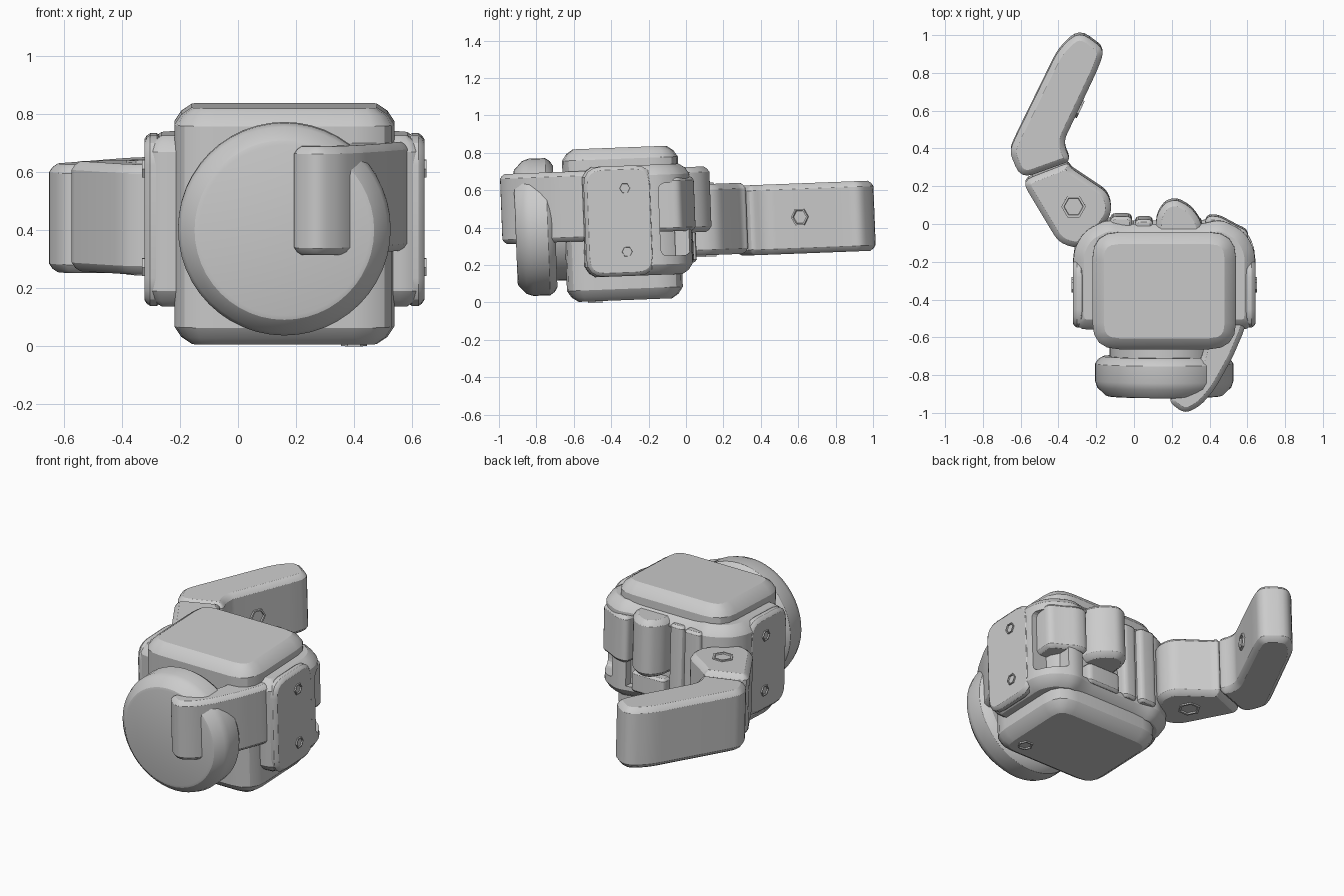
import bpy, bmesh, math
from mathutils import Vector, Matrix

if "Cube" in bpy.data.objects:
    bpy.data.objects.remove(bpy.data.objects["Cube"])

AX = {'x': lambda a, b, h: (h, a, b), 'y': lambda a, b, h: (a, h, b), 'z': lambda a, b, h: (a, b, h)}


def rounded(pts, r, n=4):
    """Replace each corner of a closed profile with a short arc."""
    out = []
    for i, p in enumerate(pts):
        p = Vector(p)
        a, b = Vector(pts[i - 1]) - p, Vector(pts[(i + 1) % len(pts)]) - p
        d = min(r, a.length * .45, b.length * .45)
        p0, p1 = p + a.normalized() * d, p + b.normalized() * d
        for k in range(n + 1):
            t = k / n
            out.append(p0 * (1 - t) ** 2 + p * 2 * t * (1 - t) + p1 * t * t)
    return out


def inset(pts, d):
    area = sum(pts[i - 1].cross(pts[i]) for i in range(len(pts)))
    s = 1 if area > 0 else -1
    out = []
    for i, p in enumerate(pts):
        e0 = (p - pts[i - 1]).normalized()
        e1 = (pts[(i + 1) % len(pts)] - p).normalized()
        n0, n1 = Vector((-e0.y, e0.x)) * s, Vector((-e1.y, e1.x)) * s
        m = (n0 + n1).normalized()
        out.append(p + m * d / max(.5, m.dot(n0)))
    return out


def loft(name, rings):
    """Skin a stack of equal-sized rings and cap both ends."""
    bm = bmesh.new()
    loops = [[bm.verts.new(co) for co in ring] for ring in rings]
    n = len(loops[0])
    for lo, hi in zip(loops, loops[1:]):
        for i in range(n):
            bm.faces.new((lo[i], lo[(i + 1) % n], hi[(i + 1) % n], hi[i]))
    bm.faces.new(loops[0])
    bm.faces.new(loops[-1])
    bmesh.ops.recalc_face_normals(bm, faces=bm.faces)
    me = bpy.data.meshes.new(name)
    bm.to_mesh(me)
    bm.free()
    ob = bpy.data.objects.new(name, me)
    bpy.context.collection.objects.link(ob)
    return ob


def prism(name, pts, h0, h1, bevel=.02, r=.04, axis='z'):
    """Rounded profile extruded along an axis with chamfered ends."""
    pts = rounded(pts, r) if r else [Vector(p) for p in pts]
    layers = [(h0, bevel), (h0 + bevel * .4, bevel * .4), (h0 + bevel, 0),
              (h1 - bevel, 0), (h1 - bevel * .4, bevel * .4), (h1, bevel)]
    if not bevel:
        layers = [(h0, 0), (h1, 0)]
    return loft(name, [[AX[axis](p.x, p.y, h) for p in inset(pts, d)] for h, d in layers])


def rect(a0, a1, b0, b1):
    return [(a0, b0), (a1, b0), (a1, b1), (a0, b1)]


def circle(c, r, n):
    return [Vector((c[0] + r * math.cos(i * math.tau / n), c[1] + r * math.sin(i * math.tau / n))) for i in range(n)]


def lathe(name, c, profile, axis='y', n=48):
    return loft(name, [[AX[axis](p.x, p.y, h) for p in circle(c, r, n)] for h, r in profile])


def bolt(name, c, h, r, axis, out):
    """Hexagonal bolt head with a dished centre."""
    prof = [(h - out * .02, r), (h + out * .008, r), (h + out * .008, r * .8), (h - out * .002, r * .75)]
    return lathe(name, c, prof, axis, 6)


def cut(target, cutter):
    m = target.modifiers.new('cut', 'BOOLEAN')
    m.operation, m.solver, m.object = 'DIFFERENCE', 'EXACT', cutter
    cutter.hide_render = True
    cutter.hide_viewport = True


# Palm block
prism('palm_block', rect(-.22, .54, -.65, -.03), .012, .828, .06, .14)
bolt('bottom_bolt', (.40, -.5), .012, .045, 'z', -1)

# Shell that wraps the sides and the knuckle side
half = [(.64, -.55), (.64, -.13), (.585, -.03), (.46, .035), (.36, .01)]
shell = prism('knuckle_shell', half + [(.32 - x, y) for x, y in reversed(half)], .14, .73, .055, .08)

# Recesses for the curled fingers
cut(shell, prism('back_recess_cutter', rect(.0, .40, -.08, .3), .22, .66, 0, 0))
cut(shell, prism('side_window_cutter', rect(-.14, .02, .24, .63), .5, .8, 0, .04, 'x'))

# Side cheeks with bolts
for side, s in (('right', 1), ('left', -1)):
    x0, x1 = sorted((.16 + s * .42, .16 + s * .483))
    yz = rect(-.54, -.17, .14, .73)
    prism(side + '_cheek', yz, x0, x1, .02, .1, 'x')
    for z in (.27, .61):
        bolt(side + '_cheek_bolt', (-.32, z), .16 + s * .483, .035, 'x', s)

# Curled fingers and slats on the knuckle side
prism('curled_middle_finger', [(.11, -.1), (.12, .06), (.165, .125), (.225, .14), (.30, .10), (.36, .02), (.36, -.1)],
      .36, .71, .03, .06)
prism('middle_finger_block', rect(.13, .36, -.1, .03), .2, .33, .015, .03)
prism('curled_side_finger', [(.36, -.2), (.6, -.2), (.605, -.03), (.54, .0), (.45, .05), (.38, .05)], .37, .66, .02, .04)
for x0, x1, y in ((-.125, -.01, .05), (.005, .10, .035)):
    prism('knuckle_slat', rect(x0, x1, -.1, y), .2, .69, .015, .03)

# Front wrist disc and its neck
c = (.16, .42)
lathe('wrist_neck', c, [(-.76, .29), (-.6, .29)])
lathe('wrist_disc', c, [(-.70, .325), (-.715, .35), (-.74, .367), (-.83, .367), (-.865, .355), (-.908, .31), (-.912, .295)])

# Thumb strap wrapping round to the front of the disc
prism('thumb', [(.61, -.40), (.585, -.55), (.52, -.70), (.43, -.86), (.355, -.95), (.27, -.995), (.18, -.93),
                (.26, -.82), (.36, -.70), (.40, -.45)], .335, .71, .025, .04)

# Extended finger: base joint and bent tip
prism('finger_base', [(-.595, .235), (-.40, -.09), (-.30, -.125), (-.20, -.06), (-.115, .07), (-.135, .17), (-.33, .30),
                      (-.35, .33)], .235, .615, .03, .06)
prism('finger_tip', [(-.60, .245), (-.66, .39), (-.625, .47), (-.40, .93), (-.29, 1.03), (-.155, .93), (-.19, .83),
                     (-.365, .46), (-.365, .41), (-.335, .34)], .225, .60, .03, .1)
for h, s in ((.615, 1), (.235, -1)):
    bolt('finger_bolt', (-.32, .10), h, .065, 'z', s)

# Small pad bolt on the inner face of the finger tip
pad = bolt('finger_pad_bolt', (0, 0), 0, .05, 'x', 1)
pad.matrix_world = Matrix.Translation((-.29, .61, .42)) @ Matrix.Rotation(math.radians(-25), 4, 'Z')

# Tilt the whole hand slightly and shade
pivot = Matrix.Translation((0, -.35, .42))
tilt = pivot @ Matrix.Rotation(math.radians(2.2), 4, 'X') @ pivot.inverted()
bpy.context.view_layer.update()
bpy.ops.object.select_all(action='DESELECT')
for ob in list(bpy.context.scene.objects):
    ob.matrix_world = tilt @ ob.matrix_world
    if not ob.hide_render:
        ob.select_set(True)
        bpy.context.view_layer.objects.active = ob
bpy.ops.object.shade_smooth_by_angle(angle=math.radians(28))
